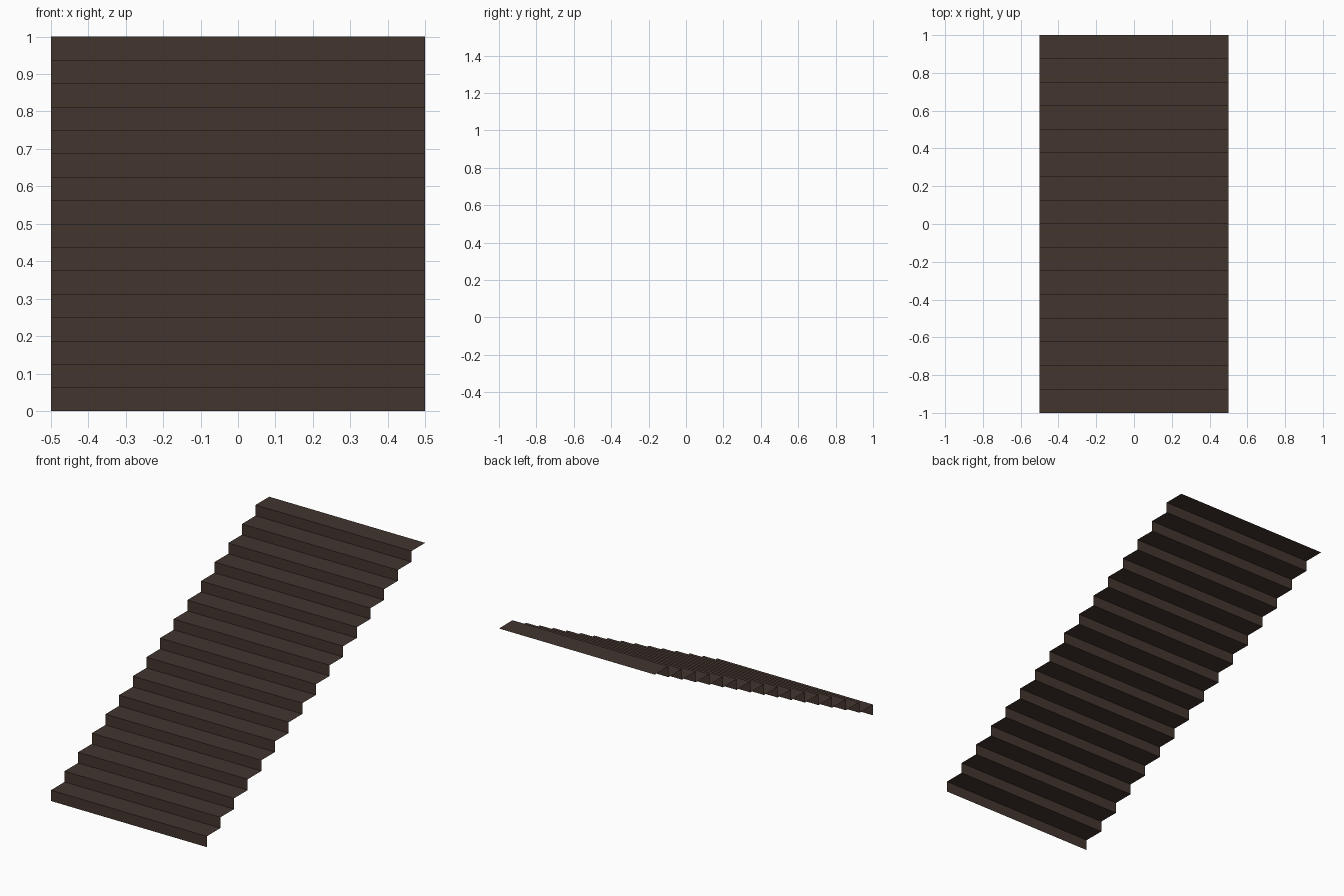
import bpy, bmesh
from mathutils import Vector

if "Cube" in bpy.data.objects:
    bpy.data.objects.remove(bpy.data.objects["Cube"])

STEPS, RUN, RISE, HALF_WIDTH = 16, 0.125, 0.0625, 0.5

brown = bpy.data.materials.new("dark brown")
brown.diffuse_color = (0.056, 0.036, 0.028, 1)
brown.use_nodes = True
brown.node_tree.nodes["Principled BSDF"].inputs["Base Color"].default_value = brown.diffuse_color

# Zigzag side profile: riser then tread, repeated up the flight
profile = [(-1.0, 0.0)]
for i in range(STEPS):
    y = -1.0 + i * RUN
    z = (i + 1) * RISE
    profile += [(y, z), (y + RUN, z)]

# Sweep the profile across the width as an open folded sheet
bm = bmesh.new()
verts = [bm.verts.new((-HALF_WIDTH, y, z)) for y, z in profile]
edges = [bm.edges.new(pair) for pair in zip(verts, verts[1:])]
swept = bmesh.ops.extrude_edge_only(bm, edges=edges)["geom"]
bmesh.ops.translate(bm, vec=(2 * HALF_WIDTH, 0, 0),
                    verts=[g for g in swept if isinstance(g, bmesh.types.BMVert)])

# Risers face the front, treads face up
bm.normal_update()
for face in bm.faces:
    if face.normal.dot(Vector((0, -1, 1))) < 0:
        face.normal_flip()

mesh = bpy.data.meshes.new("stair_flight")
bm.to_mesh(mesh)
bm.free()
mesh.materials.append(brown)
bpy.context.collection.objects.link(bpy.data.objects.new("stair_flight", mesh))
